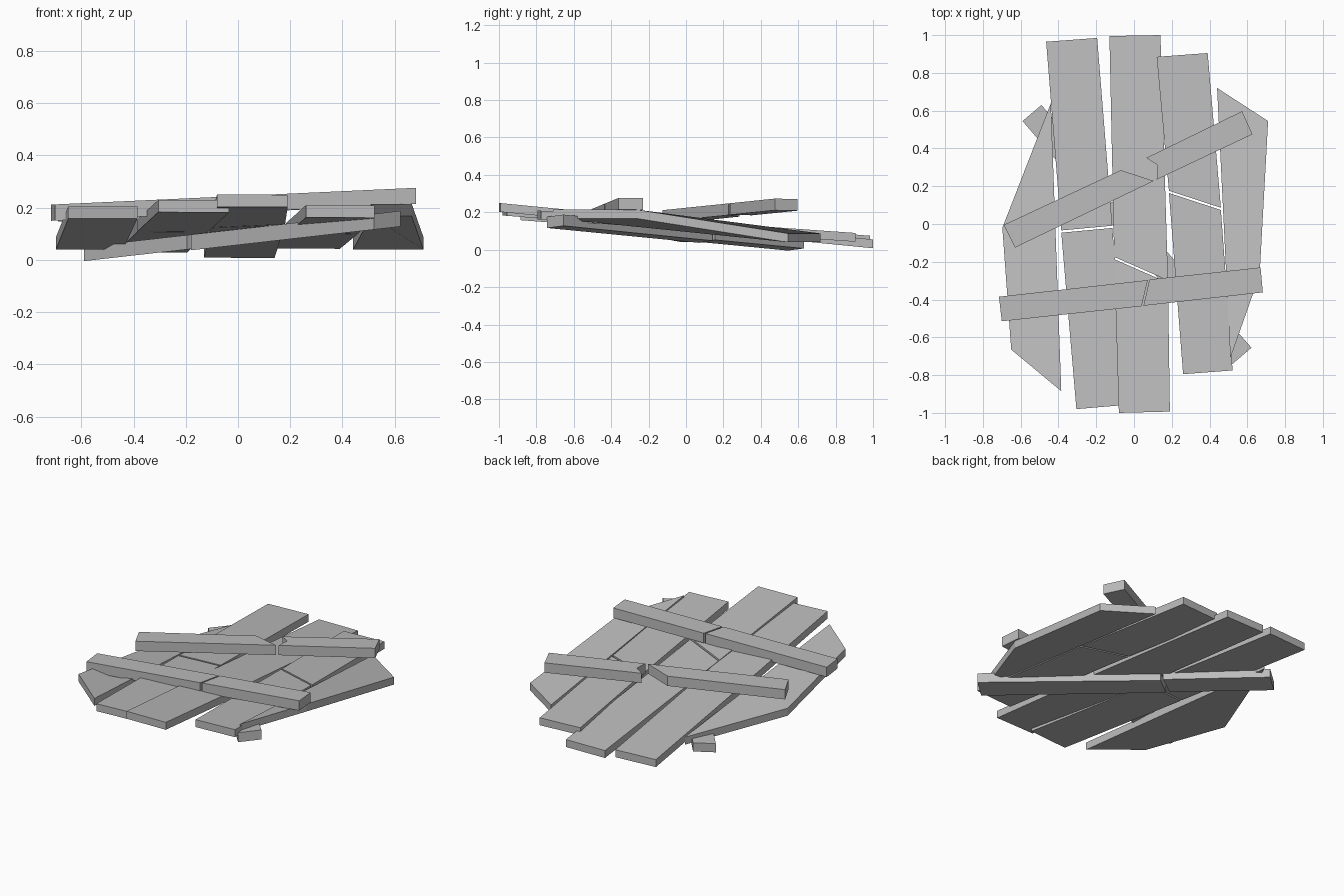
import bpy
import bmesh

old = bpy.data.objects.get("Cube")
if old:
    bpy.data.objects.remove(old, do_unlink=True)

wood = bpy.data.materials.new("weathered_grey")
wood.use_nodes = True
grey = (0.5, 0.5, 0.5, 1)
wood.diffuse_color = grey
wood.node_tree.nodes["Principled BSDF"].inputs["Base Color"].default_value = grey


def slope(axis, start, z_start, end, z_end):
    """Top height that runs evenly along one axis."""
    return lambda p: z_start + (z_end - z_start) * (p[axis] - start) / (end - start)


def slab(name, outline, height, thick):
    """Board with a given outline; height gives the top surface at each corner."""
    bm = bmesh.new()
    top = [bm.verts.new((p[0], p[1], height(p))) for p in outline]
    low = [bm.verts.new((p[0], p[1], height(p) - thick)) for p in outline]
    bm.faces.new(top)
    bm.faces.new(low[::-1])
    n = len(outline)
    for i in range(n):
        j = (i + 1) % n
        bm.faces.new((top[i], low[i], low[j], top[j]))
    bmesh.ops.recalc_face_normals(bm, faces=bm.faces)
    mesh = bpy.data.meshes.new(name)
    bm.to_mesh(mesh)
    bm.free()
    mesh.materials.append(wood)
    obj = bpy.data.objects.new(name, mesh)
    bpy.context.collection.objects.link(obj)


PLANK, BEAM = 0.047, 0.062

# Three long planks, each snapped in two: back end, break line, front end
planks = {
    "left_plank": (
        [(-.465, .965), (-.195, .985)], [(-.385, -.04), (-.115, -.015)],
        [(-.305, -.98), (-.035, -.957)], slope(1, -.98, .23, .98, .075)),
    "centre_plank": (
        [(-.13, .995), (.14, 1)], [(-.105, -.18), (.18, -.305)],
        [(-.08, -1), (.19, -.993)], slope(1, -1, .25, 1, .055)),
    "right_plank": (
        [(.12, .885), (.39, .905)], [(.185, .17), (.46, .08)],
        [(.26, -.795), (.522, -.775)], slope(1, -.8, .21, .9, .09)),
}
GAP = 0.006
for name, (back, split, front, height) in planks.items():
    (al, ar), (sl, sr), (fl, fr) = back, split, front
    slab(name + "_back", [al, ar, (sr[0], sr[1] + GAP), (sl[0], sl[1] + GAP)], height, PLANK)
    slab(name + "_front", [(sl[0], sl[1] - GAP), (sr[0], sr[1] - GAP), fr, fl], height, PLANK)

# Warped outer planks with trimmed corners, height given per corner
slab("outer_left_plank", [(-.385, -.885, .205), (-.65, -.665, .205),
                          (-.697, -.02, .087), (-.44, .64, .087)], lambda p: p[2], PLANK)
slab("outer_right_plank", [(.44, .72, .087), (.71, .545, .087),
                           (.665, -.27, .215), (.51, -.71, .215)], lambda p: p[2], PLANK)

# Front cross beam in two pieces
rise = slope(0, -.71, .212, .68, .276)
slab("front_beam_left", [(-.715, -.385), (-.70, -.515), (.04, -.435), (.073, -.297)], rise, BEAM)
slab("front_beam_right", [(.082, -.294), (.05, -.433), (.682, -.362), (.67, -.23)], rise, BEAM)

# Back cross beam in two pieces with a splintered end
rise = slope(0, -.66, .21, .6, .272)
slab("back_beam_left", [(-.69, -.005), (-.63, -.125), (.105, .228), (-.07, .285)], rise, BEAM)
slab("back_beam_right", [(.065, .35), (.125, .312), (.12, .235), (.627, .475), (.572, .597)], rise, BEAM)

# Diagonal brace below the planks, also snapped
fall = slope(0, -.55, .055, .58, .183)
slab("brace_back", [(-.59, .545), (-.49, .63), (-.088, .155), (-.195, .085)], fall, 0.055)
slab("brace_front", [(-.18, .07), (-.08, .143), (.622, -.655), (.52, -.742)], fall, 0.06)
